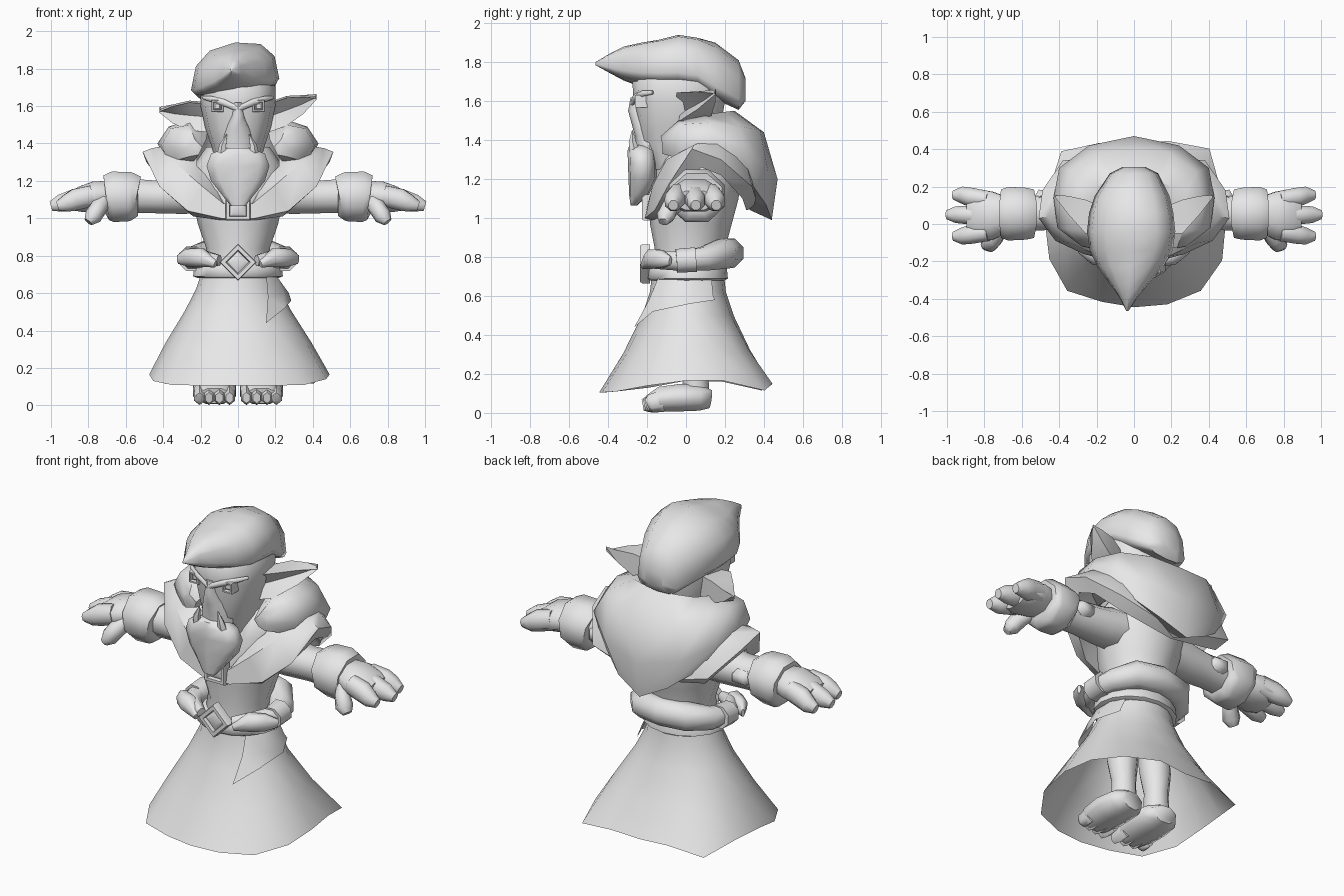
import bpy, bmesh, math
from mathutils import Vector

grey = bpy.data.materials.new("stone grey")
grey.diffuse_color = (0.8, 0.8, 0.8, 1)


def finish(name, bm, mirror=False, angle=60):
    bmesh.ops.recalc_face_normals(bm, faces=bm.faces)
    me = bpy.data.meshes.new(name)
    bm.to_mesh(me)
    bm.free()
    me.materials.append(grey)
    ob = bpy.data.objects.new(name, me)
    bpy.context.collection.objects.link(ob)
    if mirror:
        m = ob.modifiers.new("mirror", 'MIRROR')
        m.merge_threshold = 0.002
    bpy.ops.object.select_all(action='DESELECT')
    ob.select_set(True)
    bpy.context.view_layer.objects.active = ob
    bpy.ops.object.shade_smooth_by_angle(angle=math.radians(angle))
    return ob


def loft(name, rings, closed=True, caps=(True, True), **kw):
    """Skin a list of rings that have equal point counts."""
    bm = bmesh.new()
    rows = [[bm.verts.new(p) for p in r] for r in rings]
    n = len(rows[0])
    for a, b in zip(rows, rows[1:]):
        for i in range(n if closed else n - 1):
            j = (i + 1) % n
            bm.faces.new((a[i], a[j], b[j], b[i]))
    if caps[0]:
        bm.faces.new(rows[0])
    if caps[1]:
        bm.faces.new(rows[-1])
    return finish(name, bm, **kw)


def spow(v, e):
    return math.copysign(abs(v) ** e, v)


def stack(name, secs, n=12, e=1.0, **kw):
    """Horizontal rings: (z, x radius, y front, y back)."""
    rings = []
    for z, rx, y0, y1 in secs:
        rings.append([(rx * spow(math.sin(2 * math.pi * i / n), e),
                       (y0 + y1) / 2 - (y1 - y0) / 2 * spow(math.cos(2 * math.pi * i / n), e), z)
                      for i in range(n)])
    return loft(name, rings, **kw)


def tube(name, pts, n=8, **kw):
    """Sweep along points: (x, y, z, half width, half height)."""
    rings = []
    for k, p in enumerate(pts):
        a, b = pts[max(k - 1, 0)], pts[min(k + 1, len(pts) - 1)]
        t = (Vector(b[:3]) - Vector(a[:3])).normalized()
        side = t.cross(Vector((0, 0, 1)) if abs(t.z) < 0.85 else Vector((0, 1, 0))).normalized()
        up = side.cross(t)
        ring = []
        for i in range(n):
            w = 2 * math.pi * (i + 0.5) / n
            ring.append(Vector(p[:3]) + side * p[3] * math.cos(w) + up * p[4] * math.sin(w))
        rings.append(ring)
    return loft(name, rings, **kw)


# feet, toes and legs
tube("foot", [(.125, -.19, .05, .1, .045), (.125, -.13, .07, .12, .07), (.125, -.03, .078, .125, .076),
              (.12, .07, .078, .115, .072), (.115, .125, .07, .075, .05)], mirror=True)
for i, x in enumerate((.045, .1, .155, .205)):
    tube(f"toe_{i}", [(x, -.12, .06, .03, .055), (x, -.18, .048, .034, .048), (x, -.222 + .008 * i, .04, .022, .03)],
         n=6, mirror=True)
tube("leg", [(.115, .05, .08, .075, .075), (.115, .05, .22, .07, .07), (.115, .04, .36, .09, .09),
             (.1, .02, .66, .09, .09)], mirror=True)

# flared skirt with an uneven hem (radius and height by direction), open underneath
hem = (.445, .465, .505, .51, .49, .5, .57, .48, .435, .47, .55, .49, .475, .49, .505, .45)
hem_z = (.105, .105, .11, .14, .165, .165, .115, .15, .14, .15, .115, .16, .165, .13, .11, .105)
N = len(hem)
rings = []
for z, rx, ry, f in ((.71, .195, .185, 0), (.62, .225, .195, 0), (.5, .285, .235, .1), (.32, .385, .32, .5),
                     (.135, .47, .425, 1)):
    ring = []
    for i in range(N):
        a = 2 * math.pi * i / N
        s, c = math.sin(a), math.cos(a)
        x = (1 - f) * rx * s + f * hem[i] * s * rx / .47
        y = (1 - f) * ry * c + f * hem[i] * c * ry / .425
        ring.append((x, -y + .01 * (1 - f), z + f * (hem_z[i] - .135)))
    rings.append(ring)
loft("skirt", rings, caps=(False, False), angle=70)
# overlapping corner of the wrapped skirt
loft("skirt_wrap_flap", [[(.15, -.14, .7), (.2, -.07, .7), (.2, .06, .7), (.16, .13, .7)],
                         [(.16, -.19, .58), (.245, -.1, .6), (.272, .02, .6), (.21, .14, .6)],
                         [(.15, -.265, .44), (.25, -.17, .52), (.285, .02, .56), (.22, .15, .58)]],
     closed=False, caps=(False, False))

# torso
stack("torso", [(.68, .19, -.18, .19), (.84, .17, -.16, .2), (.97, .215, -.185, .235), (1.1, .24, -.18, .27),
                (1.25, .26, -.15, .28), (1.38, .17, -.1, .22)])

# waist band, rolled sash and clasps
stack("waist_band", [(.68, .215, -.19, .2), (.69, .24, -.2, .215), (.74, .235, -.2, .21), (.77, .2, -.18, .2)], n=16)
half = [(.0, .22, .82, .08, .08), (.14, .19, .815, .08, .08), (.225, .09, .79, .07, .065),
        (.25, -.03, .78, .06, .055), (.2, -.14, .785, .05, .05), (.1, -.2, .775, .025, .03)]
tube("sash", [(-p[0],) + p[1:] for p in reversed(half[1:])] + half)
tube("sash_clasp", [(.252, -.05, .78, .066, .066), (.248, .05, .787, .072, .068)], mirror=True)
tube("sash_knot", [(.12, -.22, .755, .015, .02), (.2, -.17, .79, .055, .055), (.27, -.13, .79, .04, .05),
                   (.32, -.08, .78, .01, .025)], n=8, mirror=True)


def frame(name, x, y, z, r, hole, depth, turn, **kw):
    """Square frame facing forward with a recessed middle."""
    def sq(rad, yy):
        return [(x + rad * math.sin(turn + i * math.pi / 2), yy, z + rad * math.cos(turn + i * math.pi / 2))
                for i in range(4)]
    return loft(name, [sq(r, y + depth), sq(r, y + .01), sq(r * .93, y), sq(hole * 1.1, y),
                       sq(hole, y + .02), sq(hole * .6, y + .012)], angle=30, **kw)


frame("buckle", 0, -.235, .765, .1, .06, .05, 0)
frame("chest_pendant", 0, -.225, 1.055, .095, .06, .05, math.pi / 4)

# arms, cuffs and hands
tube("arm", [(.16, .06, 1.14, .13, .12), (.3, .06, 1.12, .12, .105), (.45, .06, 1.115, .1, .095),
             (.6, .055, 1.12, .1, .1)], mirror=True)
tube("elbow_guard", [(.42, .12, 1.12, .02, .025), (.44, .145, 1.12, .04, .045), (.5, .15, 1.12, .04, .045),
                     (.53, .12, 1.12, .02, .03)], n=6, mirror=True)
tube("cuff", [(.535, .055, 1.105, .1, .1), (.545, .055, 1.105, .14, .13), (.58, .055, 1.115, .15, .143),
              (.67, .055, 1.115, .155, .146), (.705, .055, 1.11, .14, .13), (.71, .055, 1.11, .09, .09)], mirror=True)
tube("palm", [(.68, .05, 1.125, .105, .08), (.76, .045, 1.12, .14, .085), (.84, .045, 1.1, .145, .075),
              (.885, .045, 1.09, .12, .055)], mirror=True)
for i, (y, yt, xt) in enumerate(((-.045, -.065, .965), (.045, .05, 1.0), (.13, .155, .965))):
    tube(f"finger_{i}", [(.78, y, 1.12, .05, .06), (.87, (y + yt) / 2, 1.1, .055, .062),
                         (.95 * xt, yt, 1.08, .048, .05), (xt, yt, 1.065, .026, .028)], n=8, mirror=True)
tube("thumb", [(.71, -.03, 1.09, .035, .045), (.745, -.08, 1.055, .045, .05), (.775, -.105, 1.01, .05, .047),
               (.8, -.115, .98, .028, .025)], n=8, mirror=True)

# mantle with wide lapels: low edge, outer edge, fold, inner edge
loft("mantle", [
    [(0, -.19, .99), (0, -.205, 1.0), (0, -.195, 1.07), (0, -.14, 1.06)],
    [(.09, -.17, .99), (.09, -.21, 1.0), (.08, -.195, 1.08), (.07, -.12, 1.08)],
    [(.24, -.12, 1.01), (.27, -.16, 1.04), (.19, -.17, 1.17), (.14, -.1, 1.2)],
    [(.38, -.04, 1.14), (.42, -.09, 1.17), (.34, -.1, 1.3), (.22, -.06, 1.28)],
    [(.455, .08, 1.26), (.51, .03, 1.355), (.46, .04, 1.375), (.22, .05, 1.36)],
    [(.43, .18, 1.22), (.49, .18, 1.3), (.42, .16, 1.38), (.2, .15, 1.42)],
    [(.33, .29, 1.1), (.38, .34, 1.16), (.33, .3, 1.32), (.15, .2, 1.42)],
    [(0, .31, 1.04), (0, .37, 1.06), (0, .35, 1.25), (0, .22, 1.42)],
], caps=(False, False), mirror=True, angle=50)

# folded hood hanging behind the neck
loft("hood", [
    [(.19, -.12, 1.38), (.23, -.13, 1.42), (.27, -.12, 1.41), (.28, -.12, 1.37), (.26, -.12, 1.33), (.21, -.11, 1.34)],
    [(.17, -.03, 1.42), (.26, -.04, 1.5), (.36, -.03, 1.48), (.41, -.02, 1.39), (.37, -.02, 1.3), (.24, -.02, 1.3)],
    [(.16, .08, 1.48), (.25, .09, 1.53), (.37, .12, 1.49), (.43, .14, 1.4), (.39, .15, 1.31), (.24, .12, 1.3)],
    [(.14, .14, 1.5), (.2, .2, 1.545), (.33, .28, 1.47), (.4, .3, 1.34), (.33, .32, 1.2), (.2, .22, 1.25)],
    [(.08, .17, 1.5), (.1, .24, 1.55), (.19, .38, 1.45), (.24, .42, 1.25), (.16, .41, 1.07), (.1, .28, 1.13)],
    [(0, .18, 1.5), (0, .25, 1.55), (0, .4, 1.44), (0, .47, 1.2), (0, .44, .99), (0, .33, 1.04)],
], caps=(True, False), mirror=True, angle=55)

# head, snout, brows, tusks and beard
stack("head", [(1.25, .11, -.17, .12), (1.38, .14, -.235, .15), (1.48, .175, -.25, .18), (1.6, .2, -.27, .2),
               (1.7, .2, -.275, .21), (1.78, .16, -.2, .17)], e=.85)
stack("snout", [(1.34, .1, -.255, -.12), (1.42, .095, -.262, -.12), (1.48, .07, -.278, -.15), (1.55, .035, -.297, -.18),
                (1.62, .025, -.285, -.2)], n=8)
tube("brow", [(.0, -.277, 1.585, .012, .015), (.08, -.262, 1.62, .012, .018), (.15, -.22, 1.64, .012, .015),
              (.185, -.17, 1.645, .008, .01)], n=6, mirror=True)
frame("eye", .11, -.263, 1.6, .046, .028, .08, math.pi / 4, mirror=True)
tube("tusk", [(.085, -.26, 1.33, .03, .028), (.08, -.275, 1.39, .02, .02), (.06, -.275, 1.45, .003, .003)],
     n=5, mirror=True)
stack("beard", [(1.065, .04, -.285, -.25), (1.12, .085, -.292, -.19), (1.2, .15, -.295, -.15),
                (1.28, .175, -.298, -.15), (1.345, .15, -.3, -.16), (1.375, .07, -.29, -.18)], n=10, e=.8)


# forward-cupped ears, one tilted higher than the other
def ear(name, s, lift):
    rings = []
    for x, y0, y1, z0, z1, cup in ((.16, -.05, .09, 1.46, 1.62, .02), (.26, -.05, .13, 1.48, 1.64, .09),
                                   (.35, .05, .15, 1.53, 1.63, .05), (.42, .14, .155, 1.595, 1.61, .004)):
        zm, dz = (z0 + z1) / 2, lift * (x - .17) / .25
        rings.append([(s * px, py, pz + dz) for px, py, pz in
                      ((x, y0, z1 - .01), (x - .01, y0 + cup, zm), (x, y0 + .01, z0), (x, y1, z0 + .03), (x, y1, z1))])
    loft(name, rings, angle=40)


ear("left_ear", 1, .04)
ear("right_ear", -1, -.03)

# cap, lower on one side, with a forward peak: y, centre x, half width, underside z, top z
rings = []
for y, cx, w, lo, hi in ((.305, 0, .06, 1.6, 1.72), (.27, 0, .13, 1.555, 1.81), (.15, -.01, .2, 1.61, 1.9),
                         (.06, -.015, .225, 1.65, 1.925), (-.04, -.015, .236, 1.66, 1.94),
                         (-.14, -.015, .222, 1.665, 1.915), (-.23, -.02, .175, 1.68, 1.9),
                         (-.32, -.025, .105, 1.71, 1.88), (-.39, -.03, .05, 1.745, 1.845),
                         (-.465, -.035, .006, 1.785, 1.8)):
    ring = []
    for i in range(12):
        a = 2 * math.pi * i / 12
        c, s = spow(math.cos(a), .8), spow(math.sin(a), .85)
        mid = lo + (hi - lo) * .2
        tilt = .03 * c if y < .1 else .01 * c
        ring.append((cx + w * c, y, mid + s * (hi - mid if s > 0 else mid - lo) + tilt * w / .23))
    rings.append(ring)
loft("cap", rings)
